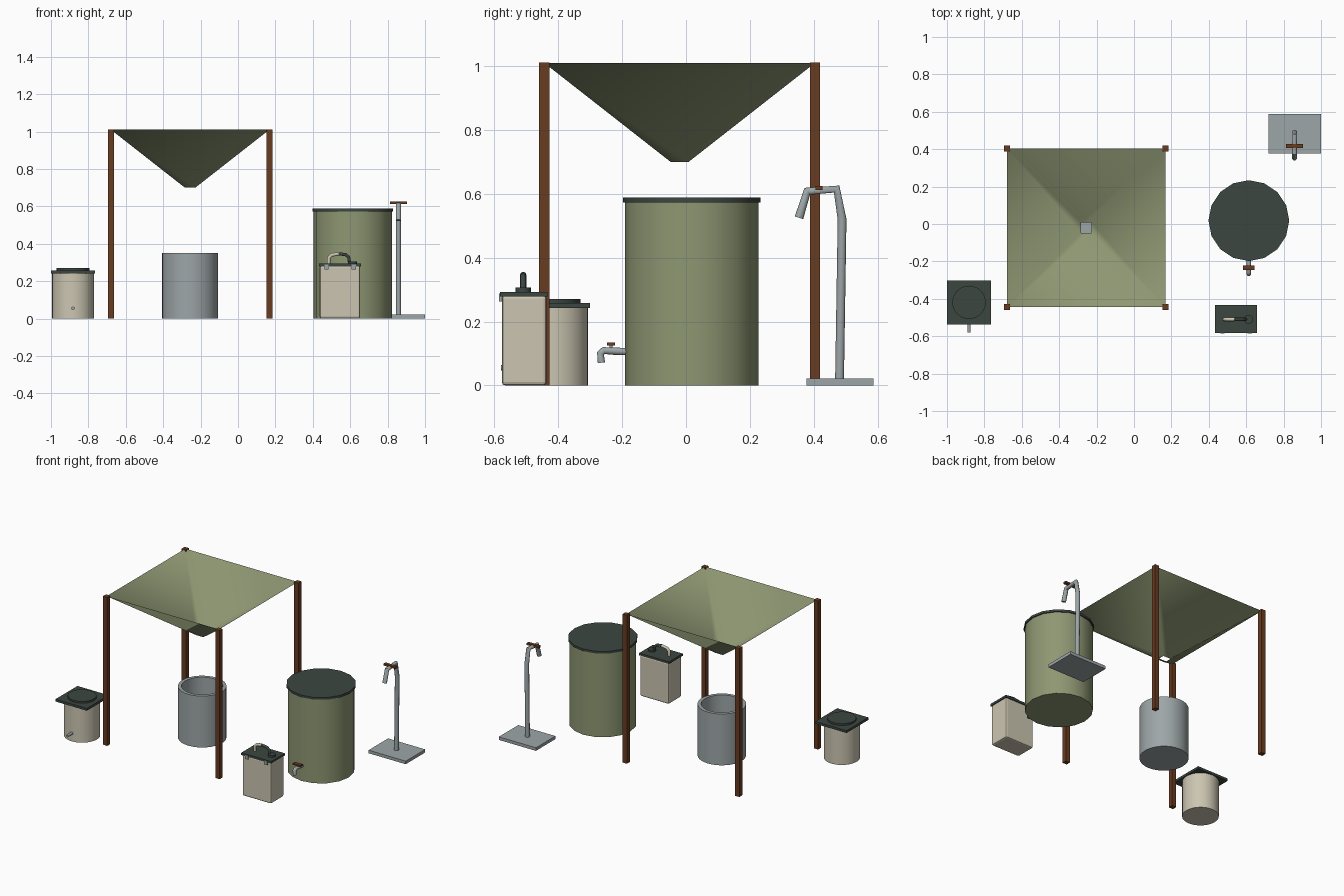
import bpy, bmesh, math
from mathutils import Vector

cube = bpy.data.objects.get("Cube")
if cube:
    bpy.data.objects.remove(cube, do_unlink=True)


def material(name, rgb):
    m = bpy.data.materials.new(name)
    m.use_nodes = True
    m.diffuse_color = (*rgb, 1)
    m.node_tree.nodes["Principled BSDF"].inputs["Base Color"].default_value = (*rgb, 1)
    return m


OLIVE = material("olive green", (0.27, 0.31, 0.17))
STEEL = material("galvanised grey", (0.34, 0.38, 0.39))
DARK = material("dark green", (0.045, 0.062, 0.053))
CREAM = material("cream", (0.60, 0.56, 0.44))
WOOD = material("brown wood", (0.14, 0.045, 0.015))


def finish(name, bm, mat, smooth=None):
    bmesh.ops.recalc_face_normals(bm, faces=bm.faces[:])
    mesh = bpy.data.meshes.new(name)
    bm.to_mesh(mesh)
    bm.free()
    ob = bpy.data.objects.new(name, mesh)
    bpy.context.collection.objects.link(ob)
    mesh.materials.append(mat)
    if smooth:
        bpy.ops.object.select_all(action='DESELECT')
        ob.select_set(True)
        bpy.context.view_layer.objects.active = ob
        bpy.ops.object.shade_smooth_by_angle(angle=math.radians(smooth))
    return ob


def box(name, lo, hi, mat, bevel=0):
    """Box between two opposite corners."""
    lo, hi = Vector(lo), Vector(hi)
    bm = bmesh.new()
    bmesh.ops.create_cube(bm, size=1)
    for v in bm.verts:
        v.co = (lo + hi) / 2 + v.co * (hi - lo)
    if bevel:
        bmesh.ops.bevel(bm, geom=bm.edges[:], offset=bevel, segments=2,
                        profile=0.5, affect='EDGES')
    return finish(name, bm, mat)


def lathe(name, x, y, profile, mat, sides=32):
    """Turn (radius, height) points about a vertical axis, closing both ends."""
    bm = bmesh.new()
    rings = []
    for r, z in profile:
        angles = [math.tau * i / sides for i in range(sides)]
        rings.append([bm.verts.new((x + r * math.cos(a), y + r * math.sin(a), z))
                      for a in angles])
    for a, b in zip(rings, rings[1:]):
        for i in range(sides):
            j = (i + 1) % sides
            bm.faces.new((a[i], a[j], b[j], b[i]))
    bm.faces.new(rings[0])
    bm.faces.new(rings[-1])
    return finish(name, bm, mat, 40)


def tube(name, points, radius, mat):
    """Round pipe along a path."""
    cu = bpy.data.curves.new(name, 'CURVE')
    cu.dimensions = '3D'
    cu.bevel_depth = radius
    cu.bevel_resolution = 3
    cu.use_fill_caps = True
    sp = cu.splines.new('POLY')
    sp.points.add(len(points) - 1)
    for p, co in zip(sp.points, points):
        p.co = (*co, 1)
    tmp = bpy.data.objects.new(name + " path", cu)
    bpy.context.collection.objects.link(tmp)
    bpy.context.view_layer.update()
    mesh = tmp.to_mesh()
    bm = bmesh.new()
    bm.from_mesh(mesh)
    bmesh.ops.remove_doubles(bm, verts=bm.verts[:], dist=1e-5)
    tmp.to_mesh_clear()
    bpy.data.objects.remove(tmp, do_unlink=True)
    return finish(name, bm, mat, 50)


# Rain canopy: open square funnel on four posts
CX, CY, HALF, TOP = -0.256, -0.02, 0.424, 1.01
bm = bmesh.new()
corners = [(-1, -1), (1, -1), (1, 1), (-1, 1)]
upper = [bm.verts.new((CX + HALF * a, CY + HALF * b, TOP)) for a, b in corners]
lower = [bm.verts.new((CX + 0.028 * a, CY + 0.028 * b, 0.70)) for a, b in corners]
for i in range(4):
    j = (i + 1) % 4
    bm.faces.new((upper[i], upper[j], lower[j], lower[i]))
canopy = finish("canopy", bm, OLIVE, 100)
for n, (a, b) in enumerate(corners):
    px, py = CX + HALF * a, CY + HALF * b
    box(f"canopy_post_{n + 1}", (px - 0.016, py - 0.016, 0),
        (px + 0.016, py + 0.016, TOP + 0.002), WOOD)

# Open collecting barrel under the funnel
lathe("collecting_barrel", CX, CY,
      [(0.15, 0), (0.15, 0.35), (0.128, 0.35), (0.128, 0.02)], STEEL)

# Large storage tank with lid and tap
TX, TY = 0.614, 0.018
lathe("tank_body", TX, TY, [(0.209, 0), (0.209, 0.575)], OLIVE, 16)
lathe("tank_lid", TX, TY, [(0.216, 0.573), (0.216, 0.588)], DARK, 16)
tube("tank_tap", [(TX, -0.17, 0.105), (TX, -0.225, 0.107), (TX, -0.258, 0.109),
                  (TX, -0.268, 0.10), (TX, -0.265, 0.071)], 0.012, STEEL)
tube("tap_stem", [(TX, -0.235, 0.108), (TX, -0.235, 0.127)], 0.005, STEEL)
box("tap_handle", (TX - 0.03, -0.247, 0.125), (TX + 0.03, -0.222, 0.134), WOOD)

# Standpipe with curved spout on a flat base
SX = 0.858
box("standpipe_base", (0.72, 0.378, 0), (1.0, 0.588, 0.021), STEEL)
tube("standpipe", [(SX, 0.481, 0.015), (SX, 0.489, 0.52), (SX, 0.472, 0.615),
                   (SX, 0.380, 0.608), (SX, 0.354, 0.525)], 0.0145, STEEL)
box("standpipe_handle", (SX - 0.045, 0.406, 0.612), (SX + 0.045, 0.428, 0.625), WOOD)

# Small round filter bin with square lid
BX, BY = -0.882, -0.419
lathe("bin_body", BX, BY, [(0.112, 0), (0.112, 0.245)], CREAM)
box("bin_lid", (BX - 0.118, BY - 0.118, 0.242), (BX + 0.118, BY + 0.118, 0.258), DARK)
lathe("bin_lid_disc", BX, BY, [(0.089, 0.256), (0.089, 0.27)], DARK)
tube("bin_spout", [(BX, -0.52, 0.055), (BX, -0.58, 0.055)], 0.009, STEEL)

# Carry container with lid, latches, handle and cap
box("container_body", (0.437, -0.577, 0), (0.653, -0.437, 0.282), CREAM, 0.01)
box("container_lid", (0.432, -0.582, 0.278), (0.657, -0.434, 0.293), DARK)
for side, lx in (("right", 0.474), ("left", 0.619)):
    box(f"latch_{side}", (lx - 0.011, -0.586, 0.262), (lx + 0.011, -0.575, 0.288), STEEL)
HY = -0.51
arch = [(0.484, 0.29), (0.486, 0.325), (0.50, 0.34), (0.538, 0.346)]
tube("handle_grip", [(x, HY, z) for x, z in arch], 0.010, CREAM)
tube("handle_arm", [(0.538, HY, 0.346), (0.575, HY, 0.342), (0.592, HY, 0.328),
                    (0.597, HY, 0.29)], 0.009, DARK)
lathe("container_cap", 0.612, HY, [(0.024, 0.29), (0.024, 0.306)], DARK, 24)
